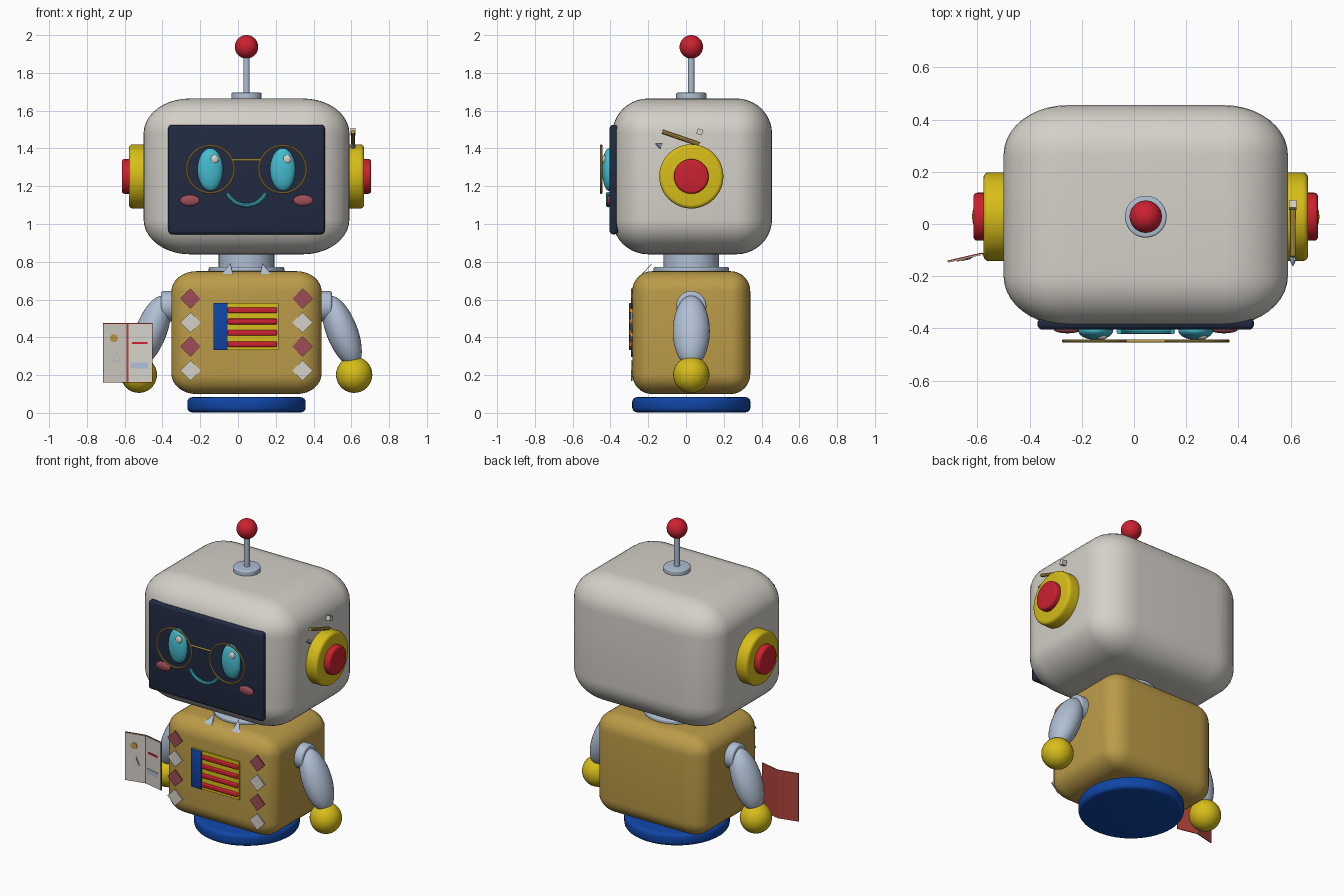
import bpy, bmesh, math
from mathutils import Matrix, Vector

if "Cube" in bpy.data.objects:
    bpy.data.objects.remove(bpy.data.objects["Cube"])

CX, CY = 0.045, 0.028  # vertical axis of the figure

def material(name, rgb):
    m = bpy.data.materials.new(name)
    m.diffuse_color = (*rgb, 1)
    m.use_nodes = True
    m.node_tree.nodes["Principled BSDF"].inputs["Base Color"].default_value = m.diffuse_color
    return m

OFFWHITE = material("off_white", (0.66, 0.63, 0.58))
MUSTARD = material("mustard", (0.50, 0.33, 0.065))
YELLOW = material("yellow", (0.68, 0.51, 0.01))
RED = material("red", (0.60, 0.015, 0.03))
BLUE = material("blue", (0.005, 0.06, 0.38))
NAVY = material("navy", (0.015, 0.023, 0.052))
CYAN = material("cyan", (0.06, 0.50, 0.62))
METAL = material("blue_grey_metal", (0.43, 0.52, 0.65))
ROSE = material("dusty_rose", (0.34, 0.075, 0.095))
BRICK = material("brick_red", (0.42, 0.055, 0.045))

def finish(name, bm, mat, smooth=True):
    bmesh.ops.recalc_face_normals(bm, faces=bm.faces)
    me = bpy.data.meshes.new(name)
    bm.to_mesh(me)
    bm.free()
    me.materials.append(mat)
    ob = bpy.data.objects.new(name, me)
    bpy.context.collection.objects.link(ob)
    if smooth:
        bpy.ops.object.select_all(action='DESELECT')
        ob.select_set(True)
        bpy.context.view_layer.objects.active = ob
        bpy.ops.object.shade_smooth_by_angle(angle=math.radians(35))
    return ob

def box(name, loc, size, mat, bevel=0, seg=4, scaled=False, rot=None):
    """Box; with scaled=True the bevel is a fraction of each side."""
    bm = bmesh.new()
    bmesh.ops.create_cube(bm, size=1)
    if not scaled:
        bmesh.ops.scale(bm, vec=size, verts=bm.verts)
    if bevel:
        bmesh.ops.bevel(bm, geom=bm.edges[:], offset=bevel, segments=seg,
                        profile=0.5, affect='EDGES')
    if scaled:
        bmesh.ops.scale(bm, vec=size, verts=bm.verts)
    bm.transform(Matrix.Translation(loc) @ (rot or Matrix()))
    return finish(name, bm, mat, bevel > 0)

def ball(name, loc, radii, mat, rot=None):
    bm = bmesh.new()
    bmesh.ops.create_uvsphere(bm, u_segments=32, v_segments=20, radius=1)
    bmesh.ops.scale(bm, vec=radii, verts=bm.verts)
    bm.transform(Matrix.Translation(loc) @ (rot or Matrix()))
    return finish(name, bm, mat)

def rod(name, a, b, r, mat, r2=None, bevel=0, seg=40):
    """Cylinder or cone from a to b, with optional rounded rims."""
    a, b = Vector(a), Vector(b)
    d = b - a
    bm = bmesh.new()
    bmesh.ops.create_cone(bm, cap_ends=True, segments=seg, radius1=r,
                          radius2=r if r2 is None else r2, depth=d.length)
    if bevel:
        rims = [e for e in bm.edges if abs(e.verts[0].co.z - e.verts[1].co.z) < 1e-5]
        bmesh.ops.bevel(bm, geom=rims, offset=bevel, segments=4, profile=0.5, affect='EDGES')
    bm.transform(Matrix.Translation((a + b) / 2) @ d.to_track_quat('Z', 'Y').to_matrix().to_4x4())
    return finish(name, bm, mat)

def tube(name, pts, r, mat, closed=False):
    """Round tube along points lying in a plane of constant y."""
    bm = bmesh.new()
    n, k, rings = len(pts), 10, []
    for i, p in enumerate(pts):
        prev = pts[i - 1] if closed or i else p
        nxt = pts[(i + 1) % n] if closed or i < n - 1 else p
        t = (Vector(nxt) - Vector(prev)).normalized()
        side, out = t.cross(Vector((0, 1, 0))), Vector((0, 1, 0))
        rings.append([bm.verts.new(Vector(p) + r * (math.cos(q) * side + math.sin(q) * out))
                      for q in (2 * math.pi * j / k for j in range(k))])
    for i in range(n if closed else n - 1):
        A, B = rings[i], rings[(i + 1) % n]
        for j in range(k):
            bm.faces.new((A[j], A[(j + 1) % k], B[(j + 1) % k], B[j]))
    if not closed:
        bm.faces.new(rings[0])
        bm.faces.new(rings[-1])
    return finish(name, bm, mat)

def plate(name, pts, offset, mat):
    """Thin solid made by extruding one polygon by an offset."""
    bm = bmesh.new()
    f = bm.faces.new([bm.verts.new(p) for p in pts])
    ext = bmesh.ops.extrude_face_region(bm, geom=[f])['geom']
    bmesh.ops.translate(bm, vec=offset, verts=[v for v in ext if isinstance(v, bmesh.types.BMVert)])
    return finish(name, bm, mat, False)

# Base, body and neck
rod("base", (CX, CY, 0.003), (CX, CY, 0.083), 0.313, BLUE, bevel=0.025, seg=64)
box("body", (CX, CY, 0.425), (0.795, 0.625, 0.65), MUSTARD, 0.165, 8, True)
rod("collar", (CX, CY, 0.745), (CX, CY, 0.772), 0.2, METAL, bevel=0.008, seg=48)
rod("neck", (CX, CY, 0.74), (CX, CY, 0.88), 0.147, METAL, seg=48)

# Head and screen
box("head", (CX, CY + 0.005, 1.252), (1.09, 0.845, 0.825), OFFWHITE, 0.225, 10, True)
box("screen", (CX, -0.382, 1.235), (0.83, 0.046, 0.58), NAVY, 0.02, 4)

# Antenna
rod("antenna_base", (CX, CY, 1.65), (CX, CY, 1.695), 0.08, METAL, bevel=0.007)
rod("antenna_rod", (CX, CY, 1.68), (CX, CY, 1.9), 0.017, METAL, seg=20)
ball("antenna_ball", (CX, CY, 1.938), (0.062,) * 3, RED)

# Mirrored parts
for s, side in ((-1, "left"), (1, "right")):
    X = lambda d: CX + s * d
    # Ears
    rod(side + "_ear", (X(0.5), CY, 1.252), (X(0.622), CY, 1.252), 0.17, YELLOW, bevel=0.02, seg=48)
    rod(side + "_ear_button", (X(0.6), CY, 1.252), (X(0.66), CY, 1.252), 0.092, RED, bevel=0.014)
    # Face
    ball(side + "_eye", (X(0.192), -0.408, 1.288), (0.067, 0.036, 0.113), CYAN)
    ball(side + "_eye_glint", (X(0.192) + 0.022, -0.432, 1.342), (0.022, 0.012, 0.024), OFFWHITE)
    ball(side + "_cheek", (X(0.3), -0.405, 1.125), (0.052, 0.014, 0.029), ROSE)
    tube(side + "_lens_rim", [(X(0.191) + 0.125 * math.cos(a), -0.449, 1.29 + 0.125 * math.sin(a))
         for a in (2 * math.pi * i / 48 for i in range(48))], 0.006, MUSTARD, True)
    # Arms
    rod(side + "_shoulder", (X(0.36), CY, 0.565), (X(0.452), CY, 0.565), 0.08, METAL, bevel=0.012)
    ball(side + "_shoulder_joint", (X(0.442), CY, 0.57), (0.05,) * 3, OFFWHITE)
    ball(side + "_arm", (X(0.505), CY, 0.432), (0.083, 0.098, 0.2), METAL,
         Matrix.Rotation(-s * math.radians(21), 4, 'Y'))
    ball(side + "_hand", (X(0.57), CY, 0.202), (0.096,) * 3, YELLOW)
    # Diamond trim down the chest
    for i, z in enumerate((0.605, 0.478, 0.351, 0.224)):
        x, h = X(0.297), 0.054
        plate(f"{side}_diamond_{i + 1}", [(x - h, -0.284, z), (x, -0.284, z - h), (x + h, -0.284, z),
              (x, -0.284, z + h)], (0, -0.008, 0), OFFWHITE if i % 2 else ROSE)
    # Collar points
    x = X(0.1)
    plate(side + "_collar_point", [(x - 0.028, -0.238, 0.73), (x + 0.028, -0.238, 0.73),
          (x - s * 0.016, -0.188, 0.785)], (0, 0.012, 0.008), METAL)

rod("glasses_bridge", (CX - 0.073, -0.449, 1.34), (CX + 0.073, -0.449, 1.34), 0.006, MUSTARD, seg=12)
tube("smile", [(CX + 0.113 * math.sin(a), -0.412, 1.212 - 0.113 * math.cos(a))
     for a in (math.radians(-65 + 130 * i / 24) for i in range(25))], 0.011, CYAN)

# Chest panel with stripes
box("chest_panel", (0.042, -0.287, 0.457), (0.345, 0.014, 0.25), YELLOW)
box("chest_block", (-0.093, -0.291, 0.457), (0.074, 0.02, 0.25), BLUE, 0.003, 2)
for i in range(4):
    box(f"chest_stripe_{i + 1}", (0.076, -0.294, 0.544 - 0.06 * i), (0.262, 0.018, 0.03), RED, 0.007, 3)

# Pencil behind the ear
rod("pencil", (0.609, -0.125, 1.489), (0.609, 0.07, 1.422), 0.011, MUSTARD, seg=8)
box("pencil_eraser", (0.609, 0.073, 1.488), (0.028, 0.03, 0.03), OFFWHITE, rot=Matrix.Rotation(-0.33, 4, 'X'))
rod("pencil_tip", (0.609, -0.13, 1.412), (0.609, -0.162, 1.424), 0.016, METAL, 0.001, seg=8)

# Folded card, pages meeting at a fold further back
OUT, FOLD, IN = (-0.715, -0.14), (-0.585, -0.11), (-0.452, -0.14)
Z0, Z1 = 0.16, 0.475

def on_page(x, z, lift=0.0):
    a, b = (OUT, FOLD) if x < FOLD[0] else (FOLD, IN)
    return (x, a[1] + (b[1] - a[1]) * (x - a[0]) / (b[0] - a[0]) - lift, z)

def quad(x0, x1, z0, z1, lift):
    return [on_page(x0, z0, lift), on_page(x1, z0, lift), on_page(x1, z1, lift), on_page(x0, z1, lift)]

for name, x0, x1 in (("outer", OUT[0], FOLD[0] - 1e-5), ("inner", FOLD[0], IN[0])):
    plate(f"card_{name}_cover", quad(x0, x1, Z0, Z1, 0), (0, -0.005, 0), BRICK)
    plate(f"card_{name}_page", quad(x0 + 0.004, x1 - 0.004, Z0 + 0.004, Z1 - 0.004, 0.005),
          (0, -0.004, 0), OFFWHITE)
plate("card_dot", [on_page(-0.657 + 0.021 * math.cos(a), 0.395 + 0.021 * math.sin(a), 0.009)
      for a in (math.pi * i / 8 for i in range(16))], (0, -0.004, 0), MUSTARD)
for name, lift, k, m in (("border", 0.009, 1, METAL), ("fill", 0.012, 0.75, OFFWHITE)):
    plate("card_triangle_" + name, [on_page(-0.642 + dx * k, 0.296 + dz * k, lift)
          for dx, dz in ((-0.022, -0.024), (0.022, -0.024), (0, 0.032))], (0, -0.003, 0), m)
plate("card_red_bar", quad(-0.562, -0.48, 0.364, 0.376, 0.009), (0, -0.004, 0), RED)
plate("card_blue_bar", quad(-0.57, -0.476, 0.235, 0.266, 0.009), (0, -0.004, 0), METAL)
